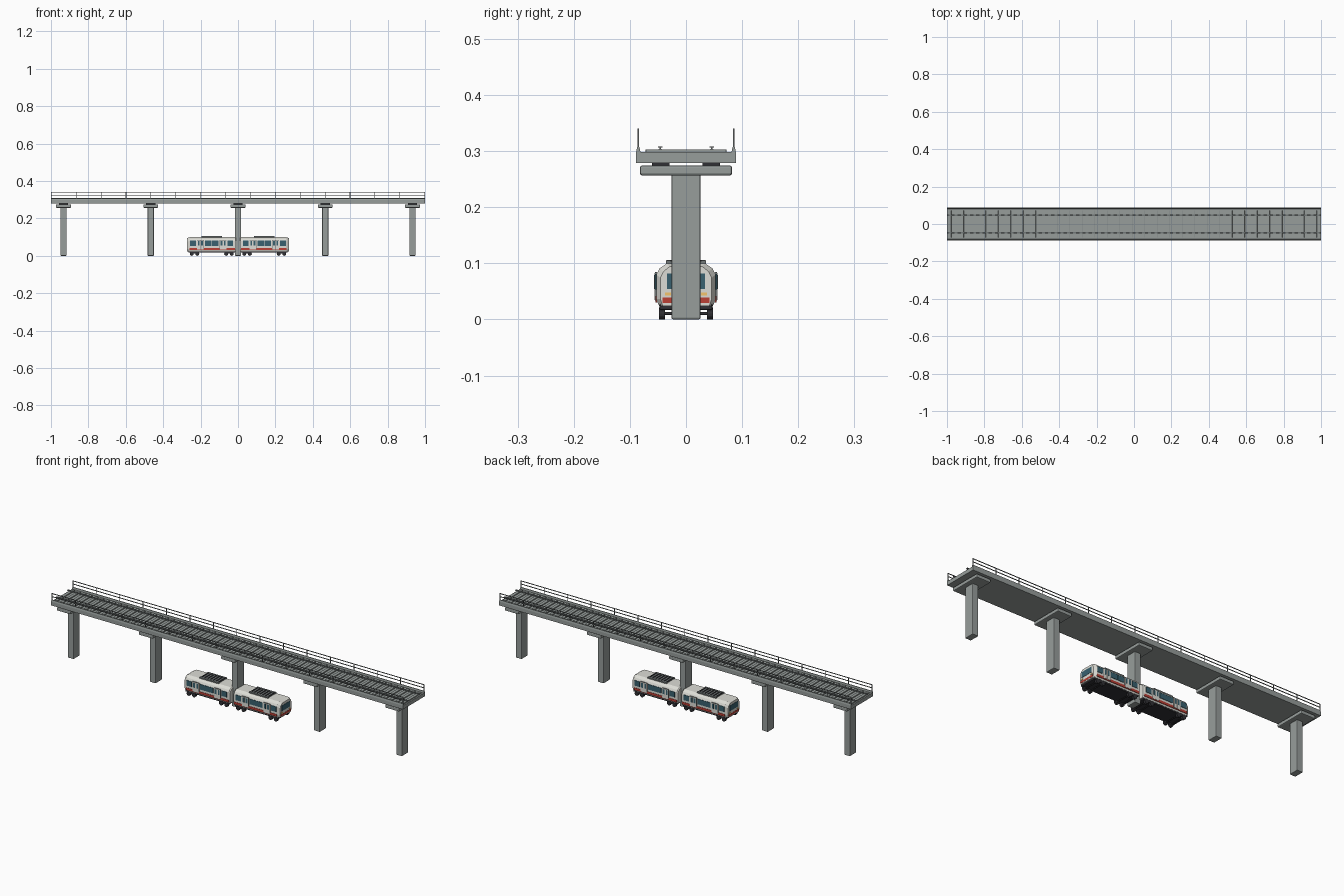
import bpy, bmesh, math
from mathutils import Matrix, Vector

if "Cube" in bpy.data.objects:
    bpy.data.objects.remove(bpy.data.objects["Cube"])


def mat(name, rgb):
    m = bpy.data.materials.new(name)
    m.diffuse_color = (*rgb, 1)
    m.use_nodes = True
    m.node_tree.nodes["Principled BSDF"].inputs["Base Color"].default_value = m.diffuse_color
    return m


WHITE = mat("cream paint", (0.72, 0.72, 0.67))
RED = mat("red stripe", (0.5, 0.05, 0.035))
GLASS = mat("teal glass", (0.04, 0.12, 0.16))
DARK = mat("dark metal", (0.03, 0.03, 0.035))
CONCRETE = mat("concrete", (0.31, 0.34, 0.33))
STEEL = mat("grey steel", (0.17, 0.19, 0.19))
LAMP = mat("amber lamp", (0.9, 0.55, 0.15))


def finish(name, bm, material, bevel=0):
    bmesh.ops.recalc_face_normals(bm, faces=bm.faces)
    me = bpy.data.meshes.new(name)
    bm.to_mesh(me)
    bm.free()
    ob = bpy.data.objects.new(name, me)
    bpy.context.collection.objects.link(ob)
    me.materials.append(material)
    if bevel:
        mod = ob.modifiers.new("bevel", 'BEVEL')
        mod.width, mod.segments = bevel, 2
    return ob


def boxes(name, items, material, bevel=0):
    """One object of boxes; each item is (centre, size)."""
    bm = bmesh.new()
    for c, s in items:
        bmesh.ops.create_cube(bm, size=1, matrix=Matrix.Translation(c) @ Matrix.Diagonal((*s, 1)))
    return finish(name, bm, material, bevel)


def loft(name, sections, material, bevel=0):
    """Skin closed (x, [(y, z)]) sections along x."""
    bm = bmesh.new()
    rings = [[bm.verts.new((x, y, z)) for y, z in pts] for x, pts in sections]
    n = len(rings[0])
    for a, b in zip(rings, rings[1:]):
        for i in range(n):
            bm.faces.new((a[i], a[(i + 1) % n], b[(i + 1) % n], b[i]))
    bm.faces.new(rings[0])
    bm.faces.new(rings[-1])
    return finish(name, bm, material, bevel)


def mirrored(half):
    return half + [(-y, z) for y, z in reversed(half)]


SIDES = (-1, 1)

# Viaduct: deck trough with raised kerbs
deck = mirrored([(0.089, 0.279), (0.089, 0.298), (0.087, 0.307), (0.083, 0.307), (0.081, 0.298)])
loft("deck", [(-1, deck), (1, deck)], CONCRETE)

# Piers, caps and bearing pads
piers = [i * 0.4665 for i in range(-2, 3)]
boxes("piers", [((x, 0, 0.13), (0.033, 0.052, 0.26)) for x in piers], CONCRETE, 0.003)
boxes("pier_caps", [((x, 0, 0.2655), (0.08, 0.164, 0.018)) for x in piers], CONCRETE, 0.004)
boxes("bearing_pads", [((x, s * 0.045, 0.277), (0.05, 0.032, 0.007)) for x in piers for s in SIDES], DARK)

# Track: sleepers and I-shaped rails
boxes("sleepers", [((-0.985 + i * 1.97 / 59, 0, 0.3), (0.016, 0.144, 0.006)) for i in range(60)], CONCRETE, 0.001)
boxes("track_rails", [((0, s * 0.046, z), (2, w, h)) for s in SIDES
                      for z, w, h in ((0.3035, 0.006, 0.001), (0.305, 0.002, 0.003), (0.307, 0.008, 0.002))], STEEL)

# Guard rails with posts
boxes("guard_rails", [((0, s * 0.085, z), (2, 0.003, 0.003)) for s in SIDES for z in (0.323, 0.339)], STEEL)
boxes("guard_posts", [((-0.998 + i * 1.996 / 15, s * 0.085, 0.322), (0.003, 0.003, 0.034))
                      for s in SIDES for i in range(16)], STEEL)


def shell(k, dz):
    """Car cross-section with chamfered roof edges, shrunk by k."""
    return mirrored([(0.048 * k, 0.024), (0.053 * k, 0.036), (0.053 * k, 0.08 - dz),
                     (0.047 * k, 0.091 - dz), (0.034 * k, 0.1 - dz)])


def car(side):
    """One car; u runs from its centre toward the outer cab end."""
    tag = "left_" if side < 0 else "right_"
    cx = side * 0.1405

    def bx(name, items, material, bevel=0):
        return boxes(tag + name, [((cx + side * u, y, z), s) for (u, y, z), s in items], material, bevel)

    # Body shell with a tapered cab end
    loft(tag + "car_body", [(cx + side * u, shell(k, dz)) for u, k, dz in
                            ((-0.131, 0.95, 0.003), (-0.126, 1, 0), (0.118, 1, 0), (0.131, 0.86, 0.006))], WHITE)
    bx("underframe", [((0, 0, 0.023), (0.25, 0.094, 0.012))], DARK, 0.002)
    # Red stripe along both sides
    bx("red_stripe", [((-0.004, s * 0.0533, 0.036), (0.243, 0.003, 0.012)) for s in SIDES], RED)
    # Side windows
    wins = [(-0.1, 0.03), (-0.019, 0.036), (0.019, 0.036), (0.1, 0.03)]
    bx("side_windows", [((u, s * 0.0535, 0.067), (w, 0.003, 0.027)) for u, w in wins for s in SIDES], GLASS)
    # Double doors with frame and glass
    doors = [(d + e * 0.0088, s) for d in (-0.061, 0.061) for e in SIDES for s in SIDES]
    bx("door_frames", [((d, s * 0.0535, 0.059), (0.038, 0.0036, 0.051)) for d in (-0.061, 0.061) for s in SIDES], STEEL)
    bx("door_leaves", [((u, s * 0.0545, 0.0585), (0.0165, 0.0036, 0.048)) for u, s in doors], WHITE)
    bx("door_glass", [((u, s * 0.055, 0.067), (0.009, 0.0036, 0.025)) for u, s in doors], GLASS)
    # Cab windscreen, lamps, bumper and gangway door
    bx("windscreen", [((0.1305, 0, 0.068), (0.004, 0.068, 0.028))], GLASS)
    bx("cab_stripe", [((0.13, 0, 0.034), (0.004, 0.084, 0.01))], RED)
    bx("headlamps", [((0.1315, s * 0.032, 0.045), (0.003, 0.011, 0.005)) for s in SIDES], LAMP)
    bx("gangway", [((-0.132, 0, 0.057), (0.008, 0.036, 0.06))], DARK)
    # Roof equipment: base, side frames and slats
    bx("roof_unit", [((0, 0, 0.101), (0.105, 0.056, 0.004))], STEEL)
    bx("roof_frames", [((0, s * 0.031, 0.102), (0.11, 0.009, 0.007)) for s in SIDES], STEEL, 0.001)
    bx("roof_slats", [((-0.048 + i * 0.016, 0, 0.1035), (0.006, 0.056, 0.004)) for i in range(7)], DARK)

    # Bogies: frames, axles and wheels
    bogies = (-0.092, 0.092)
    bx("bogie_frames", [((u, s * 0.044, 0.016), (0.05, 0.008, 0.008)) for u in bogies for s in SIDES], DARK)
    bm = bmesh.new()
    for u in bogies:
        for e in SIDES:
            x = cx + side * u + e * 0.015
            for y, r, d in ((-0.043, 0.0105, 0.011), (0.043, 0.0105, 0.011), (0, 0.003, 0.08)):
                bmesh.ops.create_cone(bm, cap_ends=True, segments=16, radius1=r, radius2=r, depth=d,
                                      matrix=Matrix.Translation((x, y, 0.0105)) @ Matrix.Rotation(math.pi / 2, 4, 'X'))
    finish(tag + "wheels", bm, DARK)


for side in SIDES:
    car(side)

# Coupler between the cars
boxes("coupler", [((0, 0, 0.026), (0.03, 0.012, 0.008))], DARK)
